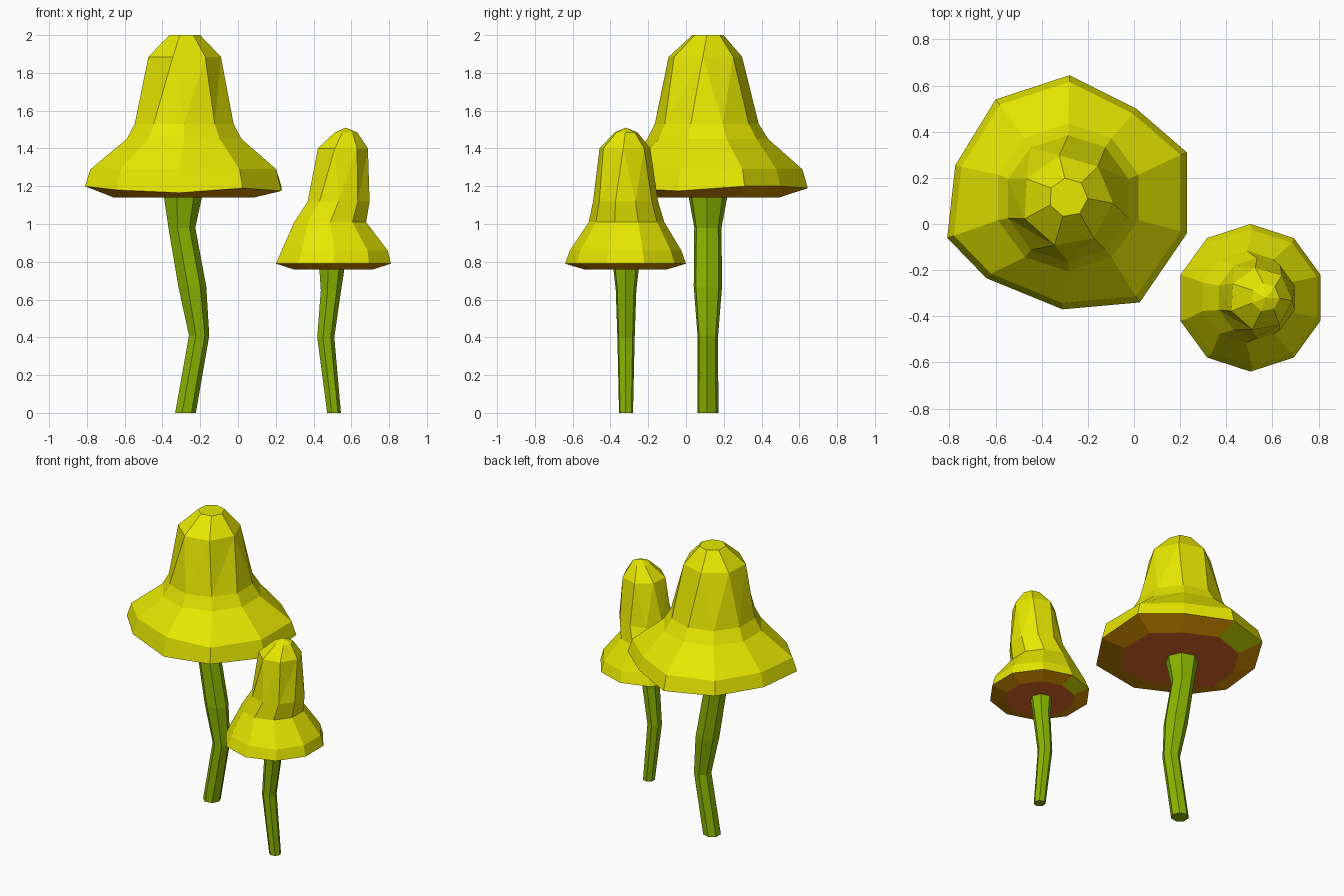
import bpy, bmesh, math

if "Cube" in bpy.data.objects:
    bpy.data.objects.remove(bpy.data.objects["Cube"])


def material(name, r, g, b):
    lin = lambda c: (c / 255 / 12.92) if c < 10 else ((c / 255 + 0.055) / 1.055) ** 2.4
    m = bpy.data.materials.new(name)
    m.diffuse_color = (lin(r), lin(g), lin(b), 1)
    m.use_nodes = True
    m.node_tree.nodes["Principled BSDF"].inputs["Base Color"].default_value = m.diffuse_color
    return m


YELLOW = material("cap_yellow", 233, 233, 0)
GREEN = material("stem_green", 138, 182, 0)
BROWN = material("rim_brown", 216, 143, 0)
RUST = material("gill_rust", 228, 103, 40)
OLIVE = material("olive_patch", 200, 218, 0)


def circle(x, y, z, r, n, phase):
    return [(x + r * math.cos(phase + math.tau * i / n),
             y + r * math.sin(phase + math.tau * i / n), z) for i in range(n)]


def scaled(ring, cx, cy, s, z):
    return [(cx + (x - cx) * s, cy + (y - cy) * s, z) for x, y, _ in ring]


def loft(bm, a, b, mat):
    """Skin two rings: quads if the counts match, otherwise zipped triangles."""
    n, m = len(a), len(b)
    if n == m:
        return [new_face(bm, (a[i], a[(i + 1) % n], b[(i + 1) % n], b[i]), mat) for i in range(n)]
    i = j = 0
    while i < n or j < m:
        if j >= m or (i < n and (i + 0.5) / n <= (j + 0.5) / m):
            new_face(bm, (a[i % n], a[(i + 1) % n], b[j % m]), mat)
            i += 1
        else:
            new_face(bm, (a[i % n], b[(j + 1) % m], b[j % m]), mat)
            j += 1


def new_face(bm, verts, mat):
    f = bm.faces.new(verts)
    f.material_index = mat
    return f


def finish(bm, name, mats):
    bmesh.ops.recalc_face_normals(bm, faces=bm.faces)
    me = bpy.data.meshes.new(name)
    bm.to_mesh(me)
    bm.free()
    for m in mats:
        me.materials.append(m)
    bpy.context.collection.objects.link(bpy.data.objects.new(name, me))


def add_rings(bm, rings):
    return [[bm.verts.new(p) for p in ring] for ring in rings]


def make_stem(name, path):
    bm = bmesh.new()
    rings = add_rings(bm, [circle(x, y, z, r, 7, -0.05) for x, y, z, r in path])
    for a, b in zip(rings, rings[1:]):
        loft(bm, a, b, 0)
    new_face(bm, rings[0], 0)
    new_face(bm, rings[-1], 0)
    finish(bm, name, [GREEN])


def make_cap(name, under, rim, upper, apex=None):
    """under = gill disc, rim = widest ring, upper = rings above it."""
    bm = bmesh.new()
    rings = add_rings(bm, [under, rim] + upper)
    new_face(bm, rings[0], 2)
    lip = loft(bm, rings[0], rings[1], 1)
    lip[3].material_index = 3          # single olive face under the rim
    for a, b in zip(rings[1:], rings[2:]):
        loft(bm, a, b, 0)
    top = rings[-1]
    if apex:
        tip = bm.verts.new(apex)
        for i in range(len(top)):
            new_face(bm, (top[i], top[(i + 1) % len(top)], tip), 0)
    else:
        new_face(bm, top, 0)
    finish(bm, name, [YELLOW, BROWN, RUST, OLIVE])


PH10, PH7 = math.radians(-18), math.radians(-3)

# Large mushroom: irregular ten-sided rim, dome narrowing to a flat seven-sided top
rim = [(.23, -.04, 1.175), (.23, .31, 1.2), (.01, .50, 1.2), (-.28, .645, 1.19),
       (-.6, .54, 1.2), (-.775, .255, 1.2), (-.81, -.06, 1.2), (-.64, -.235, 1.18),
       (-.31, -.37, 1.165), (.025, -.34, 1.19)]
make_cap("large_cap", scaled(rim, -.28, .12, .71, 1.14), rim, [
    scaled(rim, -.28, .12, .945, 1.29),
    circle(-.285, .115, 1.45, .32, 10, PH10),
    circle(-.285, .11, 1.53, .275, 10, PH10),
    circle(-.29, .1, 1.885, .2, 7, PH7),
    circle(-.285, .115, 2.0, .085, 7, PH7)])
make_stem("large_stem", [(-.28, .115, 0, .057), (-.208, .115, .41, .056),
                         (-.245, .115, .67, .077), (-.3, .115, .98, .074),
                         (-.295, .115, 1.16, .108)])

# Small mushroom: regular ten-sided rim, leaning dome with a pointed tip
rim = circle(.505, -.32, .79, .32, 10, PH10)
make_cap("small_cap", scaled(rim, .505, -.32, .69, .76), rim, [
    circle(.512, -.32, .86, .295, 10, PH10),
    circle(.488, -.315, 1.01, .2, 10, PH10),
    circle(.533, -.32, 1.12, .172, 10, PH10),
    circle(.55, -.325, 1.4, .138, 7, PH7),
    circle(.57, -.318, 1.485, .062, 7, PH7)], apex=(.57, -.32, 1.51))
make_stem("small_stem", [(.507, -.318, 0, .038), (.463, -.318, .4, .047),
                         (.49, -.318, .65, .056), (.495, -.318, .78, .071)])
